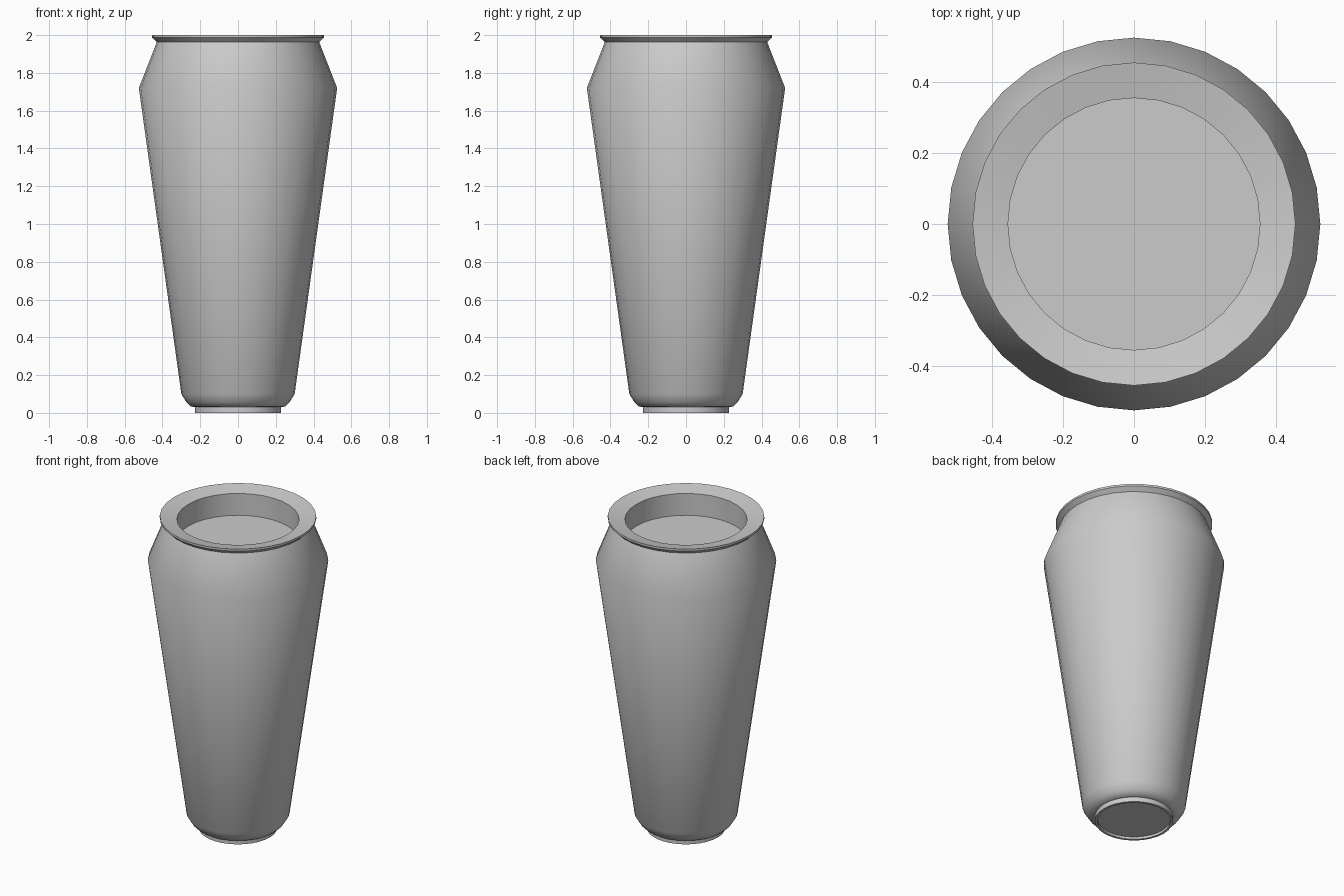
import bpy, math

if "Cube" in bpy.data.objects:
    bpy.data.objects.remove(bpy.data.objects["Cube"])

SEGMENTS = 32


def lathe(name, profile, cap=None):
    """Revolve (radius, z) points around z; cap is 'first' or 'last' ring, or None."""
    verts, faces = [], []
    for r, z in profile:
        for i in range(SEGMENTS):
            a = 2 * math.pi * i / SEGMENTS
            verts.append((r * math.cos(a), r * math.sin(a), z))
    for k in range(len(profile) - 1):
        for i in range(SEGMENTS):
            j = (i + 1) % SEGMENTS
            a, b = k * SEGMENTS, (k + 1) * SEGMENTS
            faces.append((a + i, a + j, b + j, b + i))
    if cap == 'first':
        faces.append(tuple(reversed(range(SEGMENTS))))
    elif cap == 'last':
        start = (len(profile) - 1) * SEGMENTS
        faces.append(tuple(range(start, start + SEGMENTS)))
    mesh = bpy.data.meshes.new(name)
    mesh.from_pydata(verts, [], faces)
    mesh.update()
    obj = bpy.data.objects.new(name, mesh)
    bpy.context.collection.objects.link(obj)
    bpy.ops.object.select_all(action='DESELECT')
    obj.select_set(True)
    bpy.context.view_layer.objects.active = obj
    bpy.ops.object.shade_smooth_by_angle(angle=math.radians(35))
    return obj


# Foot ring with shallow recessed base
lathe("foot_ring", [(0.212, 0.015), (0.212, 0.0), (0.227, 0.0), (0.227, 0.03)], cap='first')

# Tapered body with rounded bottom edge and sloping shoulder
lathe("body", [(0.227, 0.03), (0.25, 0.034), (0.272, 0.055), (0.30, 0.10),
               (0.525, 1.72), (0.43, 1.963)])

# Flared rim, inner wall and sunken lid
lathe("rim_and_lid", [(0.43, 1.963), (0.455, 1.987), (0.455, 2.0),
                      (0.355, 1.98), (0.355, 1.84)], cap='last')
